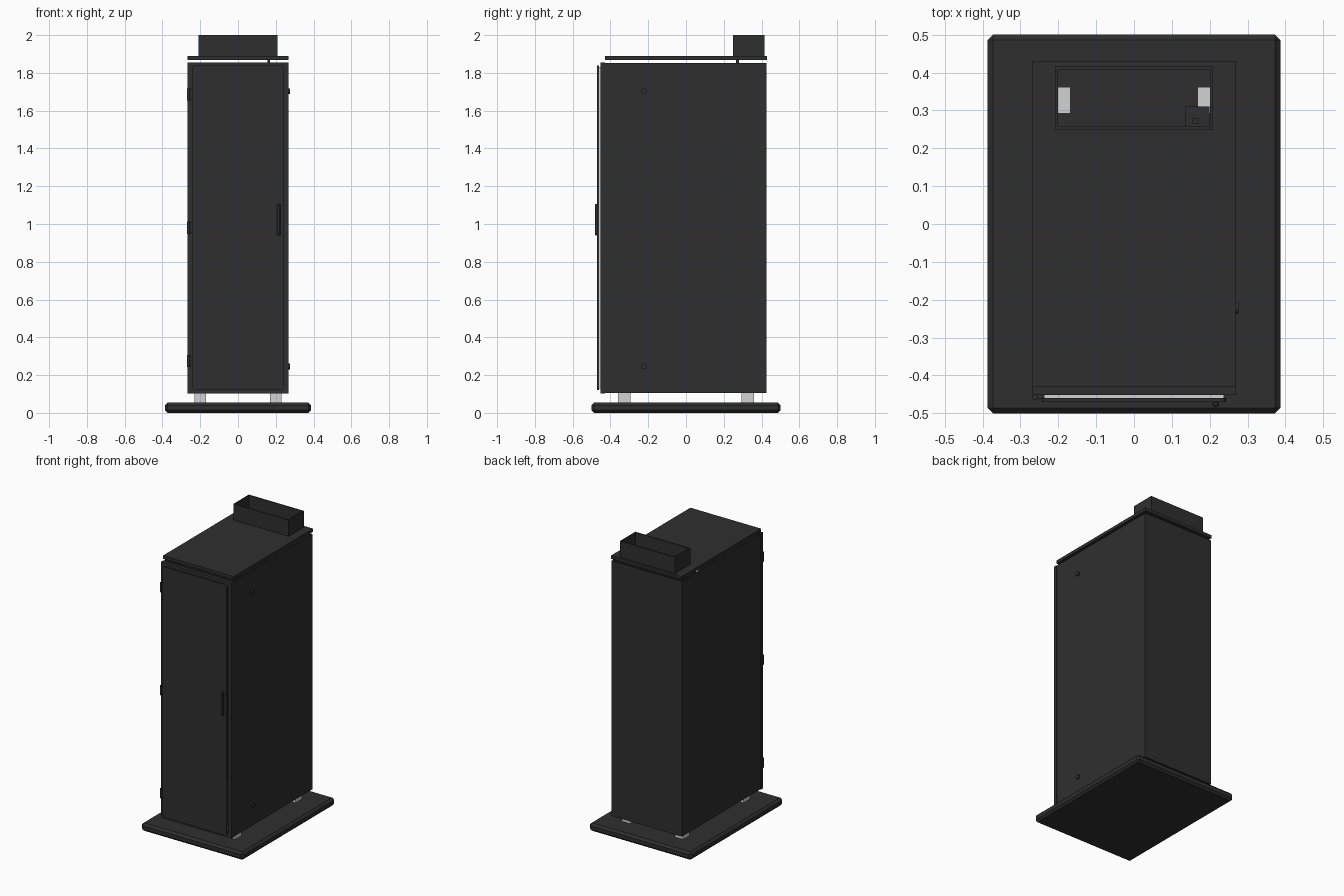
import bpy, bmesh, math

if "Cube" in bpy.data.objects:
    bpy.data.objects.remove(bpy.data.objects["Cube"])


def material(name, v):
    m = bpy.data.materials.new(name)
    m.diffuse_color = (v, v, v, 1)
    m.use_nodes = True
    m.node_tree.nodes["Principled BSDF"].inputs["Base Color"].default_value = m.diffuse_color
    return m


BLACK = material("charcoal black", 0.028)
WHITE = material("light grey", 0.65)


def finish(name, bm, mat):
    bmesh.ops.recalc_face_normals(bm, faces=bm.faces)
    me = bpy.data.meshes.new(name)
    bm.to_mesh(me)
    bm.free()
    me.materials.append(mat)
    ob = bpy.data.objects.new(name, me)
    bpy.context.collection.objects.link(ob)
    return ob


def box(name, x, y, z, mat=BLACK, bevel=0, segments=1, axis=None):
    """Box from min/max pairs; axis limits the bevel to edges along it."""
    bm = bmesh.new()
    bmesh.ops.create_cube(bm, size=1)
    for v in bm.verts:
        for i, (lo, hi) in enumerate((x, y, z)):
            v.co[i] = lo if v.co[i] < 0 else hi
    if bevel:
        edges = [e for e in bm.edges if axis is None
                 or abs(e.verts[0].co[axis] - e.verts[1].co[axis]) > 1e-5]
        bmesh.ops.bevel(bm, geom=edges, offset=bevel, segments=segments,
                        profile=0.5, affect='EDGES')
    return finish(name, bm, mat)


def frame(name, u, v, w, t, axis, mat=BLACK):
    """Rectangular tube of wall t; u, v span its section, w its depth along axis."""
    bm = bmesh.new()
    rings = []
    for d, inset in ((w[0], 0), (w[1], 0), (w[1], t), (w[0], t)):
        a, b = (u[0] + inset, u[1] - inset), (v[0] + inset, v[1] - inset)
        ring = []
        for p, q in ((a[0], b[0]), (a[1], b[0]), (a[1], b[1]), (a[0], b[1])):
            ring.append(bm.verts.new((p, d, q) if axis == 'Y' else (p, q, d)))
        rings.append(ring)
    for i in range(4):
        r, s = rings[i], rings[(i + 1) % 4]
        for k in range(4):
            j = (k + 1) % 4
            bm.faces.new((r[k], r[j], s[j], s[k]))
    return finish(name, bm, mat)


def cylinder(name, centre, radius, depth, rot):
    bpy.ops.mesh.primitive_cylinder_add(vertices=16, radius=radius, depth=depth,
                                        location=centre, rotation=rot)
    ob = bpy.context.object
    ob.name = name
    ob.data.materials.append(BLACK)
    bpy.ops.object.shade_smooth_by_angle()


# Plinth with chamfered edges and four light feet
box("base_plate", (-0.387, 0.387), (-0.5, 0.5), (0, 0.054), bevel=0.014)
for sx in (-1, 1):
    for sy in (-1, 1):
        cx, cy = sx * 0.2, sy * 0.327
        box("foot", (cx - 0.031, cx + 0.031), (cy - 0.034, cy + 0.034),
            (0.052, 0.114), WHITE)

# Hollow cabinet: side walls and back, floor, front rim
B = 0.266
for s in (-1, 1):
    xs = sorted((s * B, s * (B - 0.008)))
    box("side_panel", xs, (-0.43, 0.425), (0.106, 1.853))
box("back_panel", (-B, B), (0.417, 0.425), (0.106, 1.853))
box("floor_panel", (-B, B), (-0.43, 0.42), (0.106, 0.112))
frame("front_rim", (-0.268, 0.268), (0.103, 1.855), (-0.452, -0.428), 0.028, 'Y')

# Door with rounded corners, light seal and raised border behind it
box("door", (-0.243, 0.243), (-0.47, -0.46), (0.122, 1.838),
    bevel=0.015, segments=3, axis=1)
frame("door_seal", (-0.238, 0.238), (0.128, 1.832), (-0.461, -0.451), 0.012, 'Y', WHITE)
box("handle", (0.207, 0.224), (-0.482, -0.469), (0.94, 1.105), bevel=0.003)

# Hinges down the left edge
for z in (0.275, 0.98, 1.685):
    box("hinge_leaf", (-0.268, -0.238), (-0.461, -0.45), (z - 0.027, z + 0.027))
    cylinder("hinge_pin", (-0.262, -0.457, z), 0.008, 0.064, (0, 0, 0))

# Bolt heads on the right side
for z in (0.246, 1.702):
    cylinder("side_bolt", (0.27, -0.222, z), 0.015, 0.012, (0, math.pi / 2, 0))

# Floating lid with an opening under the flue
Z = (1.868, 1.889)
box("lid_main", (-0.268, 0.268), (-0.43, 0.258), Z)
box("lid_rear", (-0.268, 0.268), (0.408, 0.43), Z)
for s in (-1, 1):
    box("lid_side", sorted((s * 0.203, s * 0.268)), (0.258, 0.408), Z)
frame("flue", (-0.209, 0.209), (0.25, 0.416), (1.868, 2.0), 0.008, 'Z')

# Bracket and post carrying the lid
box("lid_bracket", (0.135, 0.2), (0.25, 0.31), (1.83, 1.85))
box("lid_post", (0.155, 0.17), (0.264, 0.28), (1.845, 1.875))
